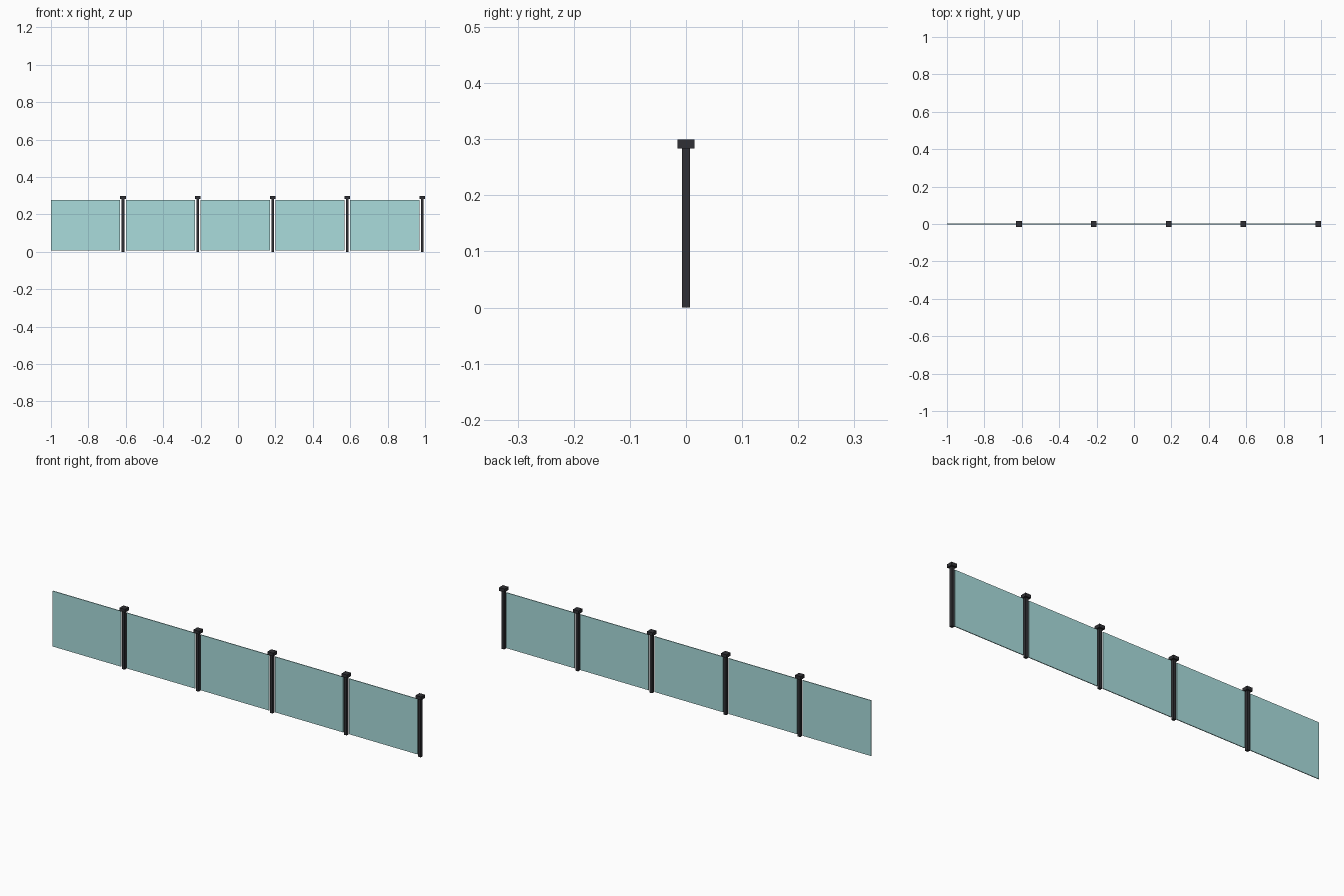
import bpy

if "Cube" in bpy.data.objects:
    bpy.data.objects.remove(bpy.data.objects["Cube"])

def material(name, color):
    m = bpy.data.materials.new(name)
    m.diffuse_color = color
    m.use_nodes = True
    m.node_tree.nodes["Principled BSDF"].inputs["Base Color"].default_value = m.diffuse_color
    return m

metal = material("dark_metal", (0.03, 0.03, 0.035, 1))
glass = material("tinted_glass", (0.4, 0.72, 0.72, 0.5))

def box(name, x, z0, z1, width, depth, mat):
    bpy.ops.mesh.primitive_cube_add(size=1, location=(x, 0, (z0 + z1) / 2))
    ob = bpy.context.object
    ob.name = name
    ob.scale = (width, depth, z1 - z0)
    bpy.ops.object.transform_apply(location=False, rotation=False, scale=True)
    ob.data.materials.append(mat)
    return ob

# Five repeating bays: glass panel, then post with a square cap
for i in range(5):
    left = -1 + 0.4 * i
    box(f"glass_panel_{i + 1}", left + 0.185, 0.007, 0.278, 0.37, 0.004, glass)
    box(f"post_{i + 1}", left + 0.385, 0, 0.284, 0.014, 0.014, metal)
    box(f"post_cap_{i + 1}", left + 0.385, 0.284, 0.30, 0.03, 0.03, metal)
